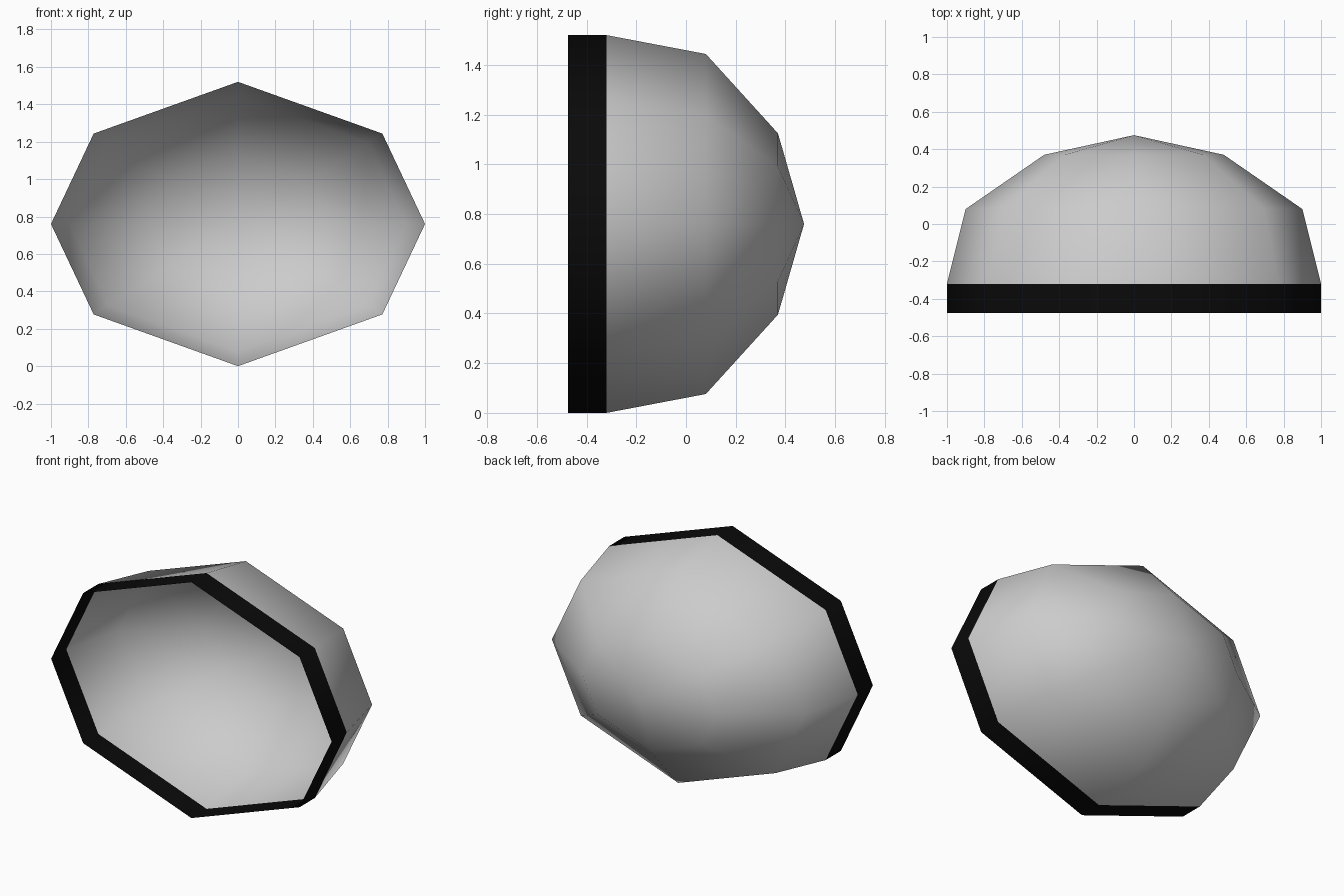
import bpy, bmesh
from math import cos, sin, radians

if "Cube" in bpy.data.objects:
    bpy.data.objects.remove(bpy.data.objects["Cube"])

CZ = 0.76          # centre height, also the vertical radius
# octagon directions, slightly flattened diagonals
ANGLES = [radians(a) for a in (0, 39.5, 90, 140.5, 180, 219.5, 270, 320.5)]


def shell(name, rings, pole_y=None):
    """Open octagonal sheet lofted through (y, radius) rings, with optional pole."""
    bm = bmesh.new()
    loops = [[bm.verts.new((r * cos(a), y, CZ + CZ * r * sin(a))) for a in ANGLES]
             for y, r in rings]
    n = len(ANGLES)
    for lo, hi in zip(loops, loops[1:]):
        for i in range(n):
            j = (i + 1) % n
            bm.faces.new((lo[i], hi[i], hi[j], lo[j]))
    if pole_y is not None:
        pole = bm.verts.new((0, pole_y, CZ))
        for i in range(n):
            bm.faces.new((loops[-1][i], pole, loops[-1][(i + 1) % n]))
    # make the outside the front of every face
    bm.normal_update()
    for f in bm.faces:
        c = f.calc_center_median()
        c.z -= CZ
        c.y += 0.4
        if f.normal.dot(c) < 0:
            f.normal_flip()
    mesh = bpy.data.meshes.new(name)
    bm.to_mesh(mesh)
    bm.free()
    for p in mesh.polygons:
        p.use_smooth = True
    obj = bpy.data.objects.new(name, mesh)
    bpy.context.collection.objects.link(obj)
    return obj


# grey bowl, open to the front
shell("bowl", [(-0.32, 1.0), (0.08, 0.90), (0.37, 0.48)], pole_y=0.475)

# black rim band around the opening
rim = shell("rim_band", [(-0.475, 1.0), (-0.32, 1.0)])
black = bpy.data.materials.new("black")
black.diffuse_color = (0.003, 0.003, 0.003, 1)
black.use_nodes = True
black.node_tree.nodes["Principled BSDF"].inputs["Base Color"].default_value = black.diffuse_color
rim.data.materials.append(black)
